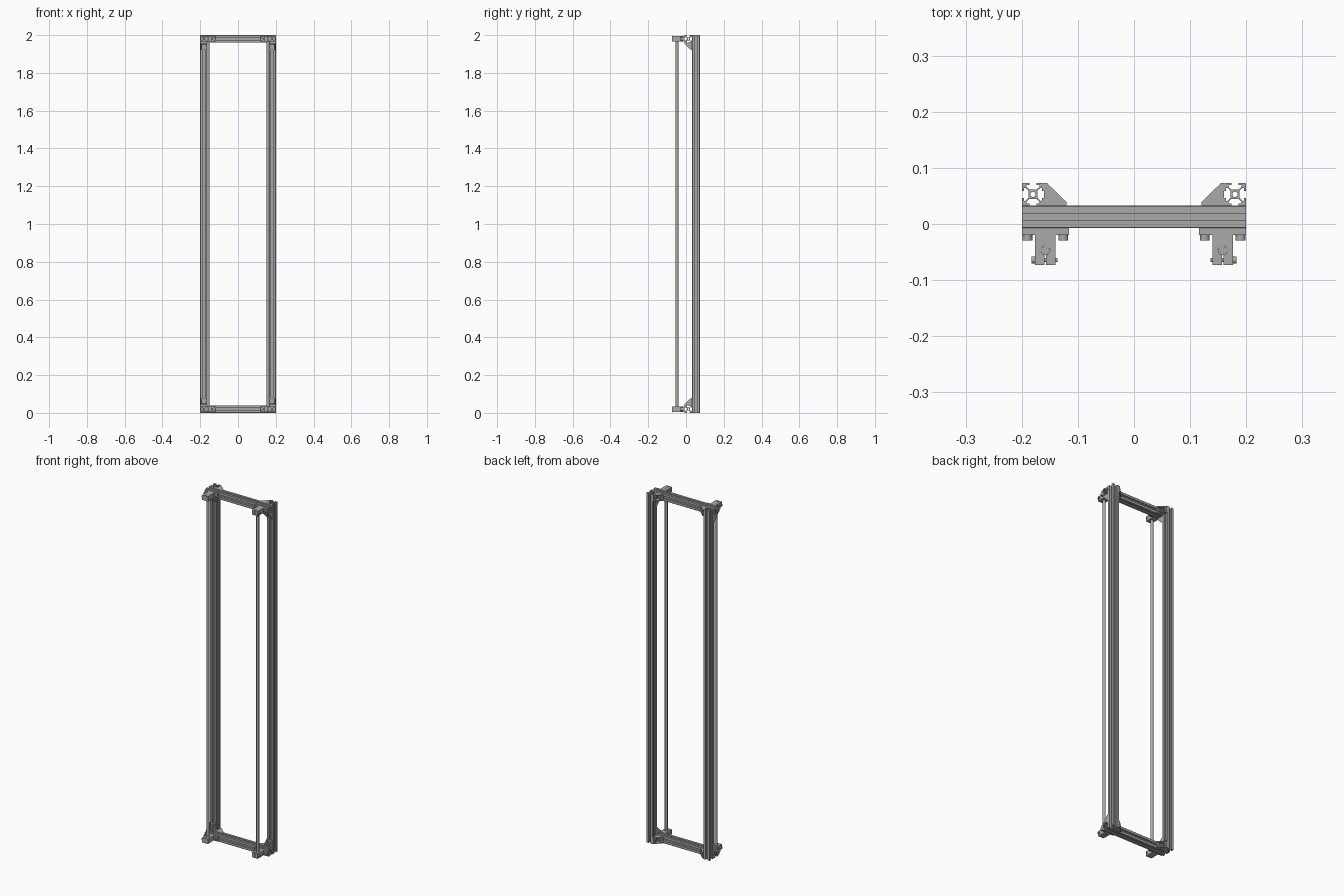
import bpy
import math
from mathutils import Matrix, Vector

cube = bpy.data.objects.get("Cube")
if cube:
    bpy.data.objects.remove(cube, do_unlink=True)

MM = 0.002  # parts are laid out in millimetres
X, Y, Z = Vector((1, 0, 0)), Vector((0, 1, 0)), Vector((0, 0, 1))

metal = bpy.data.materials.new("grey_metal")
metal.use_nodes = True
grey = (0.40, 0.40, 0.40, 1)
metal.diffuse_color = grey
metal.node_tree.nodes["Principled BSDF"].inputs["Base Color"].default_value = grey


def prism(name, loops, length, centre, u, v, smooth=False):
    """Extrude closed 2D loops (first outer, rest holes), centred along u x v."""
    curve = bpy.data.curves.new(name, "CURVE")
    curve.dimensions = "2D"
    curve.fill_mode = "BOTH"
    curve.extrude = length / 2
    for loop in loops:
        spline = curve.splines.new("POLY")
        spline.points.add(len(loop) - 1)
        for point, (a, b) in zip(spline.points, loop):
            point.co = (a, b, 0, 1)
        spline.use_cyclic_u = True
    obj = bpy.data.objects.new(name, curve)
    bpy.context.collection.objects.link(obj)
    bpy.ops.object.select_all(action="DESELECT")
    obj.select_set(True)
    bpy.context.view_layer.objects.active = obj
    bpy.ops.object.convert(target="MESH")
    obj = bpy.context.view_layer.objects.active
    frame = Matrix((u, v, u.cross(v))).transposed().to_4x4()
    obj.data.transform(Matrix.Scale(MM, 4) @ Matrix.Translation(centre) @ frame)
    obj.data.materials.clear()
    obj.data.materials.append(metal)
    if smooth:
        bpy.ops.object.shade_smooth_by_angle(angle=math.radians(35))
    else:
        bpy.ops.object.shade_flat()
    return obj


def ring(radius, count=24):
    return [(radius * math.cos(math.tau * i / count), radius * math.sin(math.tau * i / count))
            for i in range(count)]


def box(w, h):
    return [(-w / 2, -h / 2), (w / 2, -h / 2), (w / 2, h / 2), (-w / 2, h / 2)]


def slot_profile():
    """Square T-slot section: one corner, turned four times, around a bore."""
    half = [(9.4, 10), (3.1, 10), (3.1, 8.2), (5.7, 8.2), (5.7, 6.7), (3.2, 4.2)]
    corner = half[::-1] + [(b, a) for a, b in half]
    outline = []
    for _ in range(4):
        outline += corner
        corner = [(b, -a) for a, b in corner]
    return [outline, ring(2.4, 16)]


def socket_bolt(name, seat, axis, radius, height):
    """Cap screw head with a hexagonal socket, standing on its seat."""
    u = Z if abs(axis.z) < 0.5 else X
    v = axis.cross(u)
    prism(name + "_base", [ring(radius)], height / 2, seat + axis * height / 4, u, v, True)
    prism(name + "_head", [ring(radius), ring(radius * 0.5, 6)], height / 2,
          seat + axis * height * 0.75, u, v, True)


def gusset(name, corner, u, v):
    """Corner bracket: two feet, two triangular cheeks and two screws."""
    n = u.cross(v)
    cheek = [(0, 0), (20, 0), (20, 3), (2.5, 20), (0, 20)]
    for side in (-1, 1):
        prism(name + "_cheek", [cheek], 2.5, corner + n * side * 7.75, u, v)
    prism(name + "_foot", [box(20, 3)], 13, corner + u * 10 + v * 1.5, u, v)
    prism(name + "_foot", [box(3, 17)], 13, corner + u * 1.5 + v * 11.5, u, v)
    socket_bolt(name + "_screw", corner + u * 12 + v * 3, v, 3.8, 3)
    socket_bolt(name + "_screw", corner + v * 12 + u * 3, u, 3.8, 3)


# Layout in millimetres
HEIGHT, POST_X, POST_Y, BAR_Y, ROD_X = 1000, 90, 26.4, 6.4, 79
BAR_FRONT, BAR_BACK = BAR_Y - 10, BAR_Y + 10

# Split clamp section: flanged foot, upright block, keyhole for the rod
keyhole = [(4.1 * math.sin(t), 20 + 4.1 * math.cos(t))
           for t in (0.15 + i * (math.tau - 0.3) / 24 for i in range(25))]
clamp = ([(-21, 0), (21, 0), (21, 6), (9, 6), (9, 32.8), (0.6, 32.8)]
         + keyhole + [(-0.6, 32.8), (-9, 32.8), (-9, 6), (-21, 6)])

for sx, side in ((1, "left"), (-1, "right")):
    out = X * sx
    # Upright extrusion and guide rod
    prism(side + "_post", slot_profile(), HEIGHT, Vector((sx * POST_X, POST_Y, HEIGHT / 2)), X, Y)
    rod_y = BAR_FRONT - 20
    prism(side + "_rod", [ring(4)], HEIGHT - 6, Vector((sx * ROD_X, rod_y, HEIGHT / 2)), X, Y, True)

    for z, inward, level in ((10, Z, "lower"), (HEIGHT - 10, -Z, "upper")):
        tag = level + "_" + side
        # Rod clamp on the front of the crossbar
        foot = Vector((sx * ROD_X, BAR_FRONT, z))
        prism(tag + "_rod_clamp", [clamp], 14, foot, out, -Y)
        for dx in (-16, 16):
            socket_bolt(tag + "_mount_bolt", foot + X * dx - Y * 6, -Y, 4.4, 5)
        # Pinch screw through the split
        pinch = foot - Y * 28.5
        socket_bolt(tag + "_pinch_screw", pinch + out * 9, out, 3.2, 3.2)
        prism(tag + "_pinch_shank", [ring(1.8, 12)], 20, pinch - out * 1, Y, Z, True)
        # Brackets joining crossbar and post
        gusset(tag + "_side_bracket", Vector((sx * (POST_X - 10), BAR_BACK, z)), -out, Y)
        gusset(tag + "_front_bracket", Vector((sx * POST_X, BAR_BACK, z)) + inward * 10, -Y, inward)

# Crossbars
for z, level in ((10, "lower"), (HEIGHT - 10, "upper")):
    prism(level + "_crossbar", slot_profile(), 200, Vector((0, BAR_Y, z)), Y, Z)
